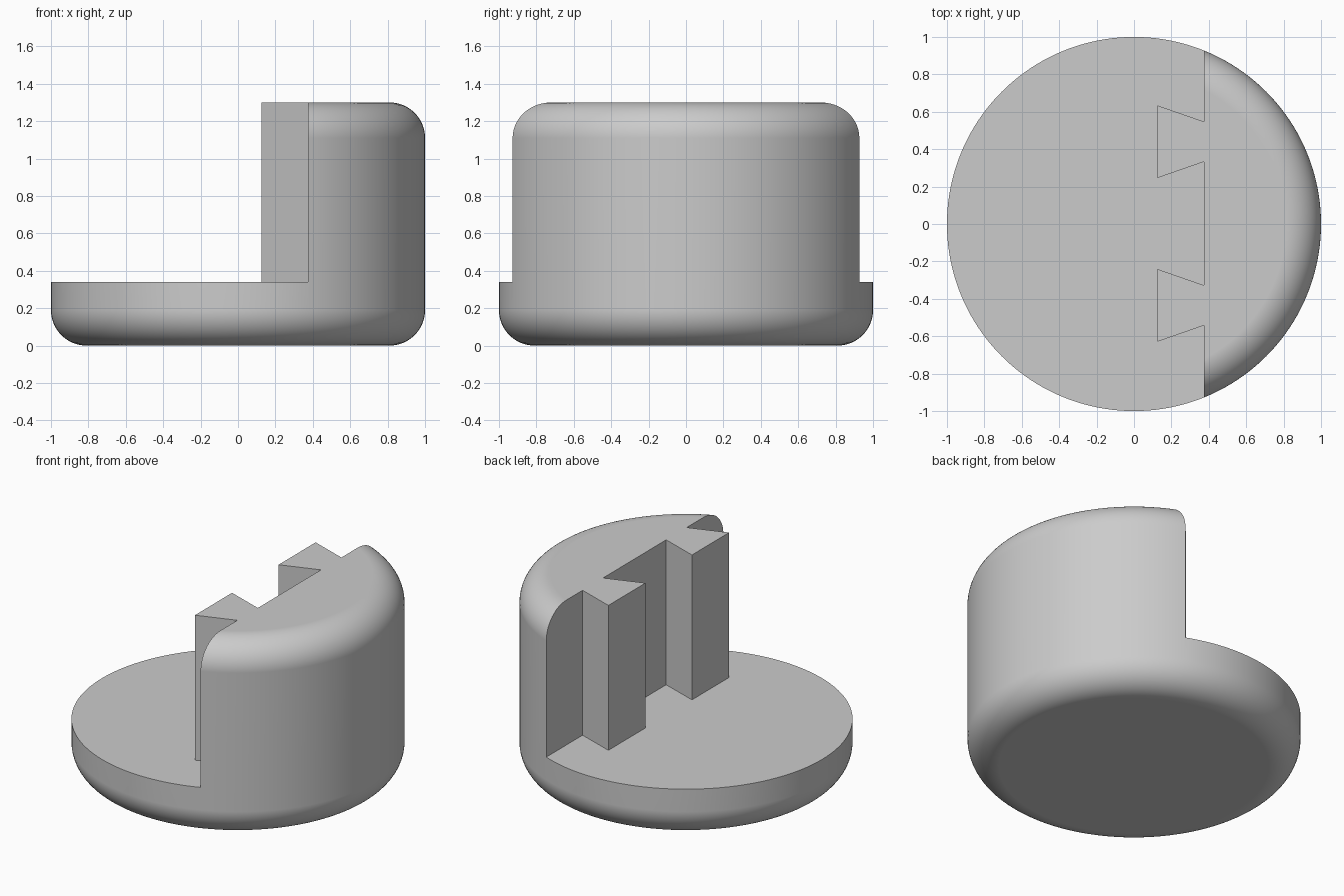
import bpy, bmesh
from math import radians, sin, cos, pi

cube = bpy.data.objects.get("Cube")
if cube:
    bpy.data.objects.remove(cube)

RADIUS, HEIGHT, FILLET, BASE_TOP = 1.0, 1.3, 0.19, 0.34
WALL_X, TAIL_X = 0.375, 0.125
SIDES, STEPS = 160, 16

grey = bpy.data.materials.new("plain grey")
grey.use_nodes = True
colour = (0.6, 0.6, 0.6, 1)
grey.diffuse_color = colour
grey.node_tree.nodes["Principled BSDF"].inputs["Base Color"].default_value = colour


def make_object(name, bm):
    bmesh.ops.recalc_face_normals(bm, faces=bm.faces[:])
    mesh = bpy.data.meshes.new(name)
    bm.to_mesh(mesh)
    bm.free()
    mesh.materials.append(grey)
    obj = bpy.data.objects.new(name, mesh)
    bpy.context.collection.objects.link(obj)
    return obj


# Round body: a lathed profile with rounded bottom and top rims
angles = [pi / 2 * i / STEPS for i in range(STEPS + 1)]
inner = RADIUS - FILLET
profile = [(inner + FILLET * sin(a), FILLET * (1 - cos(a))) for a in angles]
profile += [(r, HEIGHT - z) for r, z in reversed(profile)]
bm = bmesh.new()
rings = []
for r, z in profile:
    rings.append([bm.verts.new((r * cos(2 * pi * i / SIDES), r * sin(2 * pi * i / SIDES), z))
                  for i in range(SIDES)])
for low, high in zip(rings, rings[1:]):
    for i in range(SIDES):
        j = (i + 1) % SIDES
        bm.faces.new((low[i], low[j], high[j], high[i]))
bm.faces.new(rings[0])
bm.faces.new(rings[-1])
body = make_object("dovetailed_body", bm)

# Cutter: removes the open side above the base, leaving two dovetail ribs
outline = [(-1.5, -1.5), (WALL_X, -1.5)]
for centre in (-0.435, 0.44):
    outline += [(WALL_X, centre - 0.107), (TAIL_X, centre - 0.194),
                (TAIL_X, centre + 0.194), (WALL_X, centre + 0.107)]
outline += [(WALL_X, 1.5), (-1.5, 1.5)]
bm = bmesh.new()
floor = bm.faces.new([bm.verts.new((x, y, BASE_TOP)) for x, y in outline])
extruded = bmesh.ops.extrude_face_region(bm, geom=[floor])["geom"]
bmesh.ops.translate(bm, vec=(0, 0, 2),
                    verts=[v for v in extruded if isinstance(v, bmesh.types.BMVert)])
cutter = make_object("cutter", bm)
cutter.hide_render = True

# Cut, then shade smooth with crisp cut edges
cut = body.modifiers.new("cut", 'BOOLEAN')
cut.operation = 'DIFFERENCE'
cut.solver = 'EXACT'
cut.object = cutter
bpy.ops.object.select_all(action='DESELECT')
body.select_set(True)
bpy.context.view_layer.objects.active = body
bpy.ops.object.modifier_apply(modifier="cut")
bpy.data.objects.remove(cutter)
bpy.ops.object.shade_smooth_by_angle(angle=radians(30))
body.modifiers.new("flat caps", 'WEIGHTED_NORMAL').keep_sharp = True
